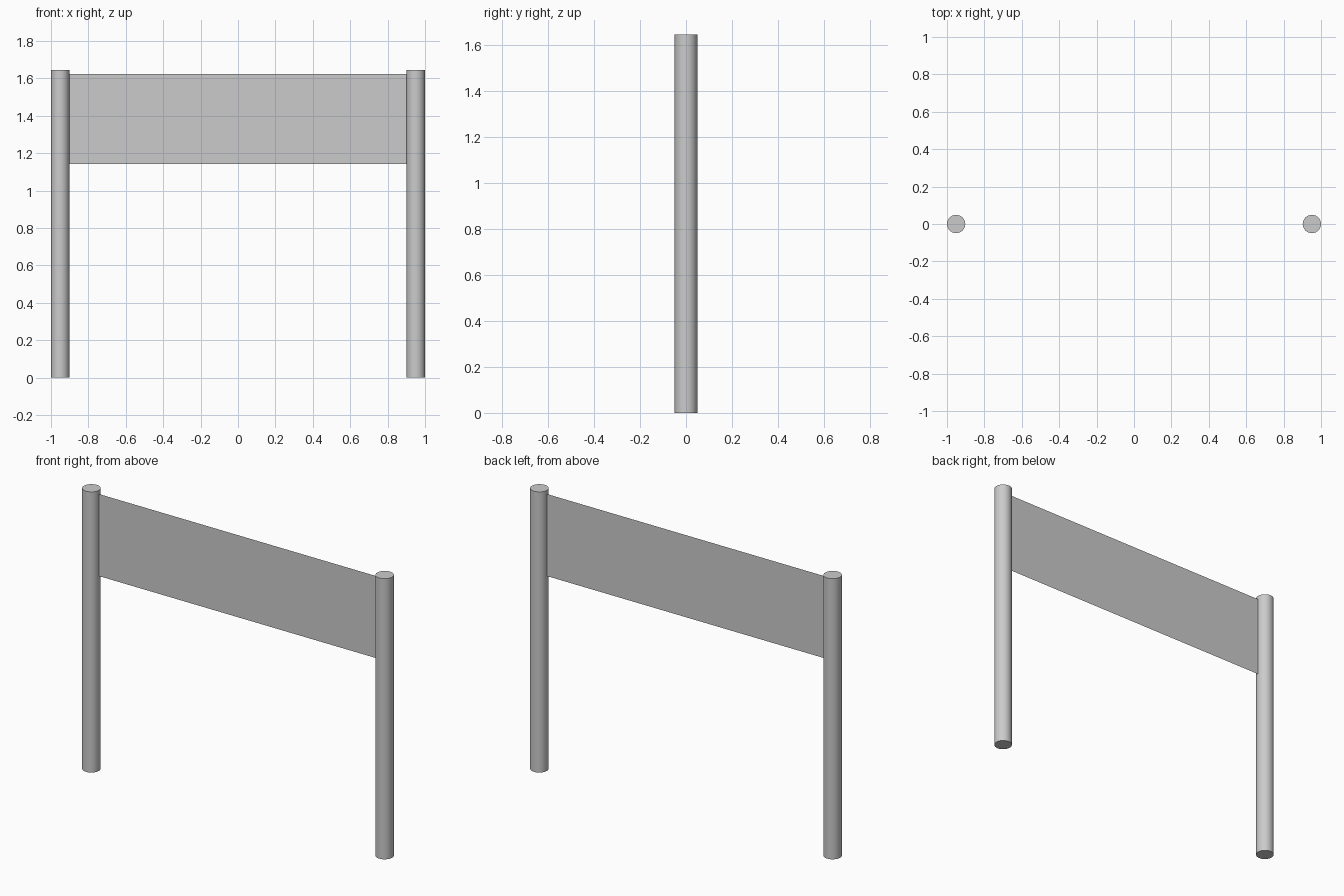
import bpy
import math

if "Cube" in bpy.data.objects:
    bpy.data.objects.remove(bpy.data.objects["Cube"])

POST_R, POST_H = 0.049, 1.645
POST_X = 1.0 - POST_R
PANEL_BOTTOM, PANEL_TOP = 1.142, 1.623


def post(name, x):
    bpy.ops.mesh.primitive_cylinder_add(vertices=32, radius=POST_R, depth=POST_H,
                                        location=(x, 0, POST_H / 2))
    bpy.context.object.name = name
    bpy.ops.object.shade_smooth_by_angle(angle=math.radians(30))


# Two round upright posts
post("left_post", -POST_X)
post("right_post", POST_X)

# Thin sheet stretched between the posts, ending at their inner surfaces
half = POST_X - POST_R + 0.004
mesh = bpy.data.meshes.new("banner_panel")
mesh.from_pydata([(-half, 0, PANEL_BOTTOM), (half, 0, PANEL_BOTTOM),
                  (half, 0, PANEL_TOP), (-half, 0, PANEL_TOP)], [], [(0, 1, 2, 3)])
panel = bpy.data.objects.new("banner_panel", mesh)
bpy.context.collection.objects.link(panel)
